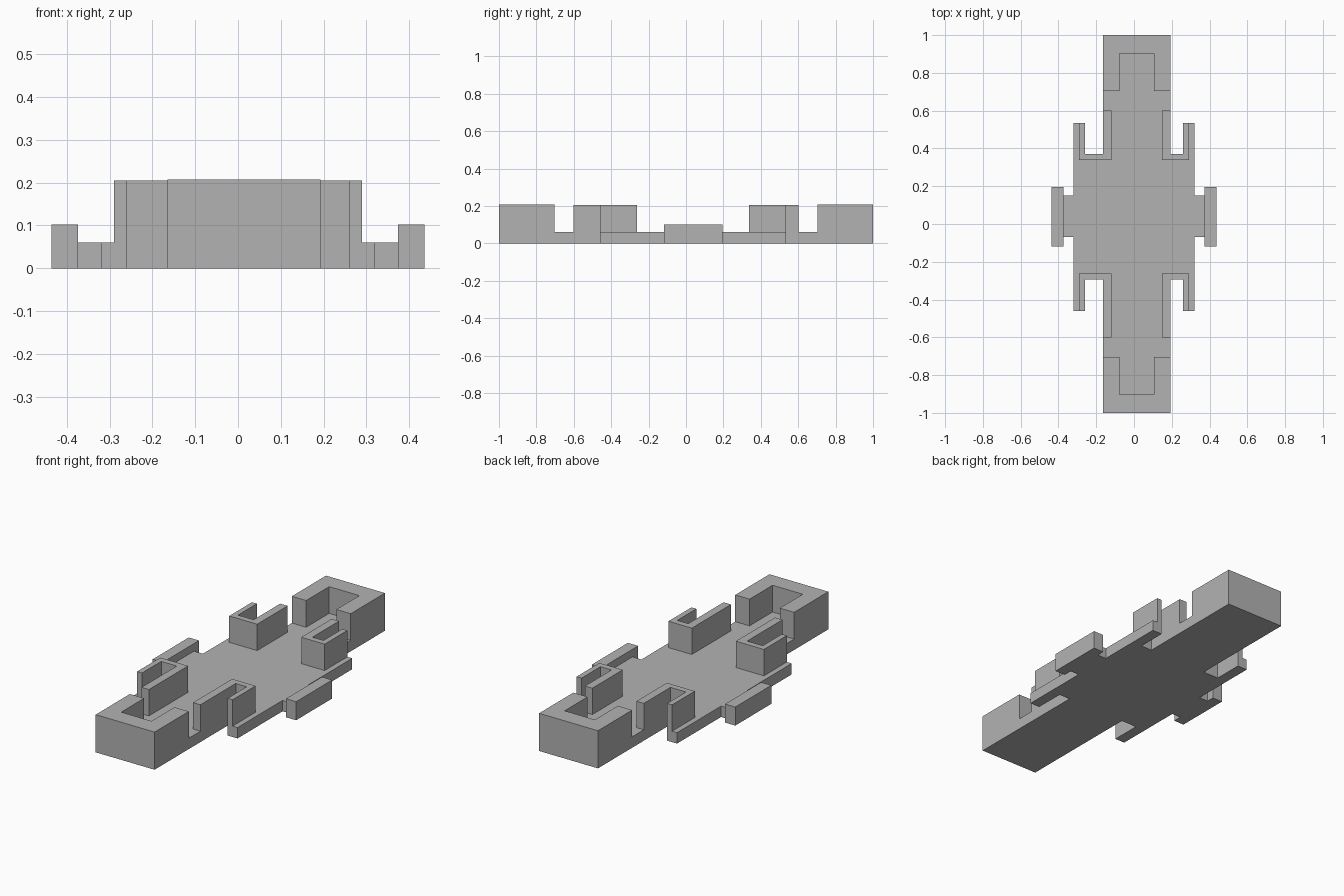
import bpy
import bmesh

cube = bpy.data.objects.get("Cube")
if cube:
    bpy.data.objects.remove(cube)

# Single flat grey
grey = bpy.data.materials.new("plain_grey")
grey.use_nodes = True
colour = (0.45, 0.45, 0.45, 1)
grey.diffuse_color = colour
grey.node_tree.nodes["Principled BSDF"].inputs["Base Color"].default_value = colour


def extrude_outline(name, outline, bottom, top):
    """Solid prism from a plan outline."""
    bm = bmesh.new()
    face = bm.faces.new([bm.verts.new((x, y, bottom)) for x, y in outline])
    result = bmesh.ops.extrude_face_region(bm, geom=[face], use_keep_orig=True)
    for item in result["geom"]:
        if isinstance(item, bmesh.types.BMVert):
            item.co.z = top
    bmesh.ops.recalc_face_normals(bm, faces=bm.faces[:])
    mesh = bpy.data.meshes.new(name)
    bm.to_mesh(mesh)
    bm.free()
    mesh.materials.append(grey)
    obj = bpy.data.objects.new(name, mesh)
    bpy.context.collection.objects.link(obj)


FLOOR, WALL_TOP, CAP_TOP, PAD_TOP = 0.06, 0.205, 0.207, 0.102
LEDGE, ARM_OUT, ARM_IN, LUG = 0.32, 0.29, 0.26, 0.374
WALL_END = 0.602

# side name: (sign, spine edge)
SIDES = {"left": (1, 0.193), "right": (-1, 0.165)}
# end name: (sign, lug edge, crossbar inner, crossbar outer, arm end)
ENDS = {"front": (-1, 0.07, 0.262, 0.295, 0.461),
        "back": (1, 0.152, 0.338, 0.371, 0.535)}


def floor_quarter(side, end):
    sx, spine = SIDES[side]
    sy, lug, _, cross, arm = ENDS[end]
    pts = [(LUG, lug), (LEDGE, lug), (LEDGE, arm), (ARM_IN, arm),
           (ARM_IN, cross), (spine, cross), (spine, 1)]
    return [(sx * x, sy * y) for x, y in pts]


# Floor plate with spine, side ledges and lugs
outline = (floor_quarter("left", "back") + floor_quarter("right", "back")[::-1]
           + floor_quarter("right", "front") + floor_quarter("left", "front")[::-1])
extrude_outline("floor_plate", outline, 0, FLOOR)

# Hooked walls, one in each quarter
for side, (sx, spine) in SIDES.items():
    for end, (sy, _, inner, cross, arm) in ENDS.items():
        thin = spine - 0.045
        pts = [(spine, WALL_END), (thin, WALL_END), (thin, inner), (ARM_OUT, inner),
               (ARM_OUT, arm), (ARM_IN, arm), (ARM_IN, cross), (spine, cross)]
        extrude_outline(f"{end}_{side}_hook_wall",
                        [(sx * x, sy * y) for x, y in pts], FLOOR, WALL_TOP)

# U-shaped end caps
for end, (sy, *_) in ENDS.items():
    right, left = -SIDES["right"][1], SIDES["left"][1]
    pts = [(right, 1), (left, 1), (left, 0.703), (left - 0.087, 0.703),
           (left - 0.087, 0.903), (right + 0.087, 0.903),
           (right + 0.087, 0.703), (right, 0.703)]
    extrude_outline(f"{end}_end_cap", [(x, sy * y) for x, y in pts], FLOOR, CAP_TOP)

# Outer side pads
for side, (sx, _) in SIDES.items():
    pts = [(LUG, -0.118), (0.436, -0.118), (0.436, 0.195), (LUG, 0.195)]
    extrude_outline(f"{side}_pad", [(sx * x, y) for x, y in pts], 0, PAD_TOP)
